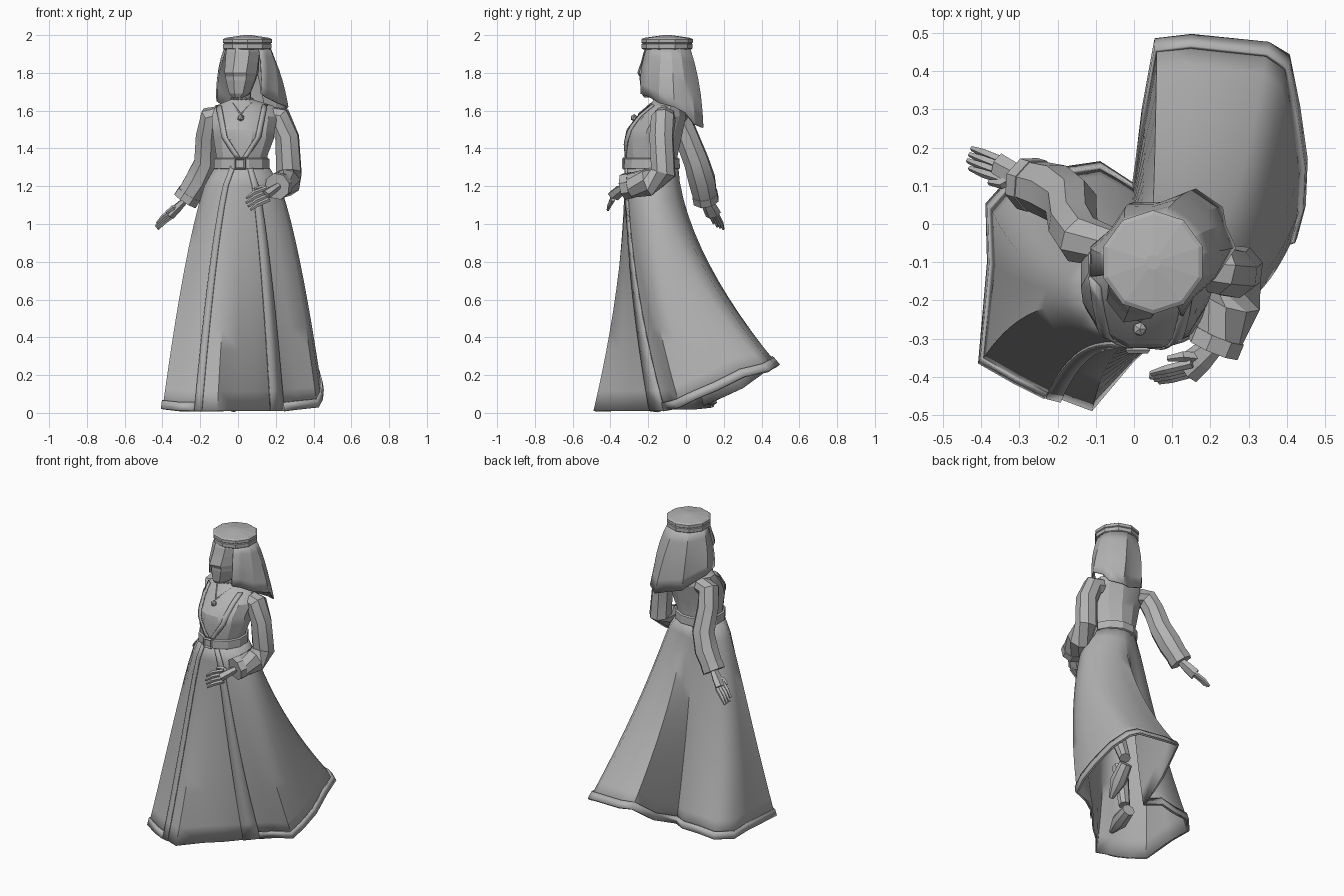
import bpy, bmesh, math
from mathutils import Vector, Matrix
from mathutils.bvhtree import BVHTree

if "Cube" in bpy.data.objects:
    bpy.data.objects.remove(bpy.data.objects["Cube"])

# One plain clay grey for the whole figure
grey = bpy.data.materials.new("clay_grey")
grey.use_nodes = True
grey.diffuse_color = (0.45, 0.45, 0.45, 1)
grey.node_tree.nodes["Principled BSDF"].inputs["Base Color"].default_value = grey.diffuse_color


def finish(name, bm, smooth=None, thickness=0, offset=1, recalc=True):
    """Turn a bmesh into a named object, with optional shell and smoothing."""
    if recalc:
        bmesh.ops.recalc_face_normals(bm, faces=bm.faces)
    mesh = bpy.data.meshes.new(name)
    bm.to_mesh(mesh)
    bm.free()
    mesh.materials.append(grey)
    obj = bpy.data.objects.new(name, mesh)
    bpy.context.collection.objects.link(obj)
    if thickness:
        shell = obj.modifiers.new("shell", 'SOLIDIFY')
        shell.thickness = thickness
        shell.offset = offset
    if smooth:
        bpy.ops.object.select_all(action='DESELECT')
        obj.select_set(True)
        bpy.context.view_layer.objects.active = obj
        bpy.ops.object.shade_smooth_by_angle(angle=math.radians(smooth))
    return obj


def loft(rings, closed=True, caps=True):
    """Skin a list of equally long point rings."""
    bm = bmesh.new()
    rows = [[bm.verts.new(p) for p in ring] for ring in rings]
    count = len(rows[0])
    for upper, lower in zip(rows, rows[1:]):
        for i in range(count if closed else count - 1):
            j = (i + 1) % count
            bm.faces.new((upper[i], lower[i], lower[j], upper[j]))
    if closed and caps:
        bm.faces.new(rows[0])
        bm.faces.new(rows[-1])
    return bm


def ellipse(x, y, z, rx, ry, sides=10, start=0.5):
    steps = [math.tau * (i + start) / sides for i in range(sides)]
    return [Vector((x + rx * math.cos(a), y + ry * math.sin(a), z)) for a in steps]


def tube(name, path, radii, sides=8, smooth=None, flat=1):
    """Round or flattened limb along a path with a radius at each point."""
    points = [Vector(p) for p in path]
    rings = []
    for i, p in enumerate(points):
        along = (points[min(i + 1, len(points) - 1)] - points[max(i - 1, 0)]).normalized()
        side = along.cross(Vector((0.1, 1, 0.2))).normalized()
        other = along.cross(side)
        ring = []
        for k in range(sides):
            a = math.tau * (k + 0.5) / sides
            ring.append(p + radii[i] * (side * math.cos(a) * flat + other * math.sin(a)))
        rings.append(ring)
    return finish(name, loft(rings), smooth)


# Hem outline: x, y, z and the matching angle around the waist
HEM = [(-.23, -.45, .01, -114), (-.19, -.46, .01, -103), (-.11, -.49, .01, -97),
       (0, -.36, .01, -90), (.09, -.28, .01, -84), (.17, -.19, .01, -79),
       (.24, -.11, .01, -68), (.32, -.06, .02, -50), (.42, -.03, .03, -27),
       (.44, .05, .07, -8), (.445, .17, .12, 3), (.425, .31, .19, 12),
       (.4, .44, .22, 21), (.35, .47, .24, 43), (.15, .49, .25, 65),
       (.06, .48, .26, 82), (.03, .3, .13, 95), (0, .1, .04, 108),
       (-.09, .155, .05, 122), (-.19, .14, .04, 136), (-.3, .14, .03, 150),
       (-.38, .05, .02, 165), (-.375, -.1, .02, 178), (-.4, -.36, .02, 192),
       (-.31, -.41, .01, 218)]
WAIST = Vector((.02, -.18, 1.31))


def skirt_point(column, t):
    x, y, z, angle = HEM[column % len(HEM)]
    a = math.radians(angle)
    top = WAIST + Vector((math.cos(a), math.sin(a), 0)) * .14
    flare = 1.65 if 40 < angle < 160 else 1.8
    return Vector((top.x + (x - top.x) * t ** .62,
                   top.y + (y - top.y) * t ** flare,
                   top.z + (z - top.z) * t))


def skirt_piece(columns, start=0, rows=12):
    return [[skirt_point(c, start + (1 - start) * r / rows) for c in columns]
            for r in range(rows + 1)]


# Skirt shell with its raised opening bands and hem border
around = list(range(len(HEM)))
finish("skirt", loft(skirt_piece(around), caps=False), 50, .01, -1, recalc=False)
for name, columns in (("right_front_band", [0, 1]), ("left_front_band", [5, 6])):
    finish(name, loft(skirt_piece(columns), closed=False), 30, .008, recalc=False)
finish("hem_border", loft(skirt_piece(around[6:] + [0], .965, 1), closed=False),
       30, .01, recalc=False)

# Bodice, kept as a surface for laying trims on
body = [(.02, -.18, 1.27, .145, .14), (.02, -.18, 1.36, .14, .14),
        (.03, -.175, 1.45, .165, .155), (.03, -.165, 1.5, .17, .155),
        (.035, -.13, 1.57, .18, .135), (.035, -.105, 1.625, .16, .095),
        (.02, -.115, 1.66, .06, .055)]
bodice = loft([ellipse(x, y, z, rx, ry, 12) for x, y, z, rx, ry in body])
surface = BVHTree.FromBMesh(bodice)
finish("bodice", bodice, 25)


def on_body(x, z):
    hit = surface.ray_cast(Vector((x, -1, z)), Vector((0, 1, 0)))[0]
    return hit if hit else Vector((x, -.12, z))


def trim(name, corners, width, steps=6):
    """Thin ribbon laid over the front of the bodice."""
    rows = []
    for start, end in zip(corners, corners[1:]):
        for i in range(steps + 1):
            x, z = Vector(start).lerp(Vector(end), i / steps)
            rows.append([on_body(x - width / 2, z), on_body(x + width / 2, z)])
    bm = loft(rows, closed=False)
    bmesh.ops.remove_doubles(bm, verts=bm.verts, dist=.0005)
    finish(name, bm, 30, .009, recalc=False)


trim("right_neck_trim", ((-.1, 1.625), (-.07, 1.46), (0, 1.35)), .028)
trim("left_neck_trim", ((.14, 1.625), (.105, 1.46), (.035, 1.35)), .028)
trim("chest_edge", ((.015, 1.455), (.015, 1.445)), .15, 1)

# Belt with a square buckle
belt = [ellipse(.02, -.18, z, r, r, 12) for z, r in ((1.29, .145), (1.295, .153), (1.345, .151), (1.35, .14))]
finish("belt", loft(belt), 25)
bpy.ops.mesh.primitive_torus_add(major_segments=4, minor_segments=4, major_radius=.037,
                                 minor_radius=.009, location=(.01, -.33, 1.32),
                                 rotation=(math.pi / 2, math.pi / 4, 0))
buckle = bpy.context.object
buckle.name = "belt_buckle"
buckle.data.materials.append(grey)

# Sleeves, cuffs and hands
ARMS = {
    "right": [(-.07, -.06, 1.575), (-.14, -.04, 1.565), (-.16, 0, 1.47), (-.165, .055, 1.33),
              (-.21, .085, 1.23), (-.275, .105, 1.13)],
    "left": [(.14, -.11, 1.575), (.22, -.12, 1.56), (.26, -.13, 1.46), (.27, -.12, 1.27),
             (.26, -.2, 1.22), (.21, -.32, 1.2)],
}
HANDS = {"right": ((-.355, .145, 1.05), (-.435, .175, .98), (0, .018, -.012)),
         "left": ((.14, -.38, 1.15), (.045, -.405, 1.1), (.005, -.008, -.022))}
for side, arm in ARMS.items():
    tube(side + "_sleeve", arm, (.055, .066, .066, .07, .075, .066), smooth=25)
    end = Vector(arm[-1])
    along = (end - Vector(arm[-2])).normalized()
    tube(side + "_cuff", (end - along * .035, end + along * .008), (.072, .072))
    palm, tip, spread = (Vector(v) for v in HANDS[side])
    tube(side + "_palm", (end, end.lerp(palm, .5), palm), (.028, .038, .042), 6, flat=.65)
    reach = tip - palm
    for i in range(4):
        shift = spread * (i - 1.5) * .9
        root = palm + shift - reach * .2
        knuckle = palm + reach * .5 + shift * 1.1 + Vector((0, 0, .008))
        last = palm + reach * (1 - .07 * abs(i - 1)) + shift * 1.1
        tube(f"{side}_finger_{i}", (root, knuckle, last), (.013, .012, .007), 5)
    root = end.lerp(palm, .5)
    tube(side + "_thumb", (root, root + reach * .4 - spread * 1.8, root + reach * .8 - spread * 2.2),
         (.016, .014, .008), 5)

# Neck and faceted head with a ridged face, turned a little to its right
tube("neck", ((.02, -.115, 1.62), (.025, -.13, 1.75)), (.05, .045), 8)
turn = Matrix.Translation((.03, -.115, 0)) @ Matrix.Rotation(math.radians(-22), 4, 'Z')
face = [(-.08, 1.67, .03, .035), (-.055, 1.69, .055, .075), (-.04, 1.76, .08, .1),
        (-.035, 1.78, .084, .106), (-.03, 1.8, .088, .124), (-.02, 1.86, .092, .112),
        (-.01, 1.91, .094, .108), (0, 1.95, .085, .1)]
finish("head", loft([[turn @ p for p in ellipse(0, y, z, rx, ry, 8, 0)] for y, z, rx, ry in face]))

# Round flat cap
cap = [(1.925, .128), (1.93, .135), (1.952, .135), (1.956, .13), (1.96, .136), (1.978, .136), (1.985, .125), (2, .02)]
finish("cap", loft([ellipse(.05, -.1, z, r, r) for z, r in cap]))

# Pleated veil hanging from the cap
HANG = [(.12, -.23, 1.69), (.16, -.2, 1.67), (.2, -.14, 1.64), (.28, -.06, 1.62),
        (.23, -.01, 1.59), (.24, .055, 1.53), (.16, .08, 1.51), (.08, .07, 1.53),
        (0, .045, 1.56), (-.06, 0, 1.6), (-.1, -.06, 1.65), (-.13, -.14, 1.68)]
rows = []
for r in range(6):
    t = r / 5
    row = []
    for i, low in enumerate(HANG):
        a = math.radians(-60 + 255 * i / (len(HANG) - 1))
        out = Vector((math.cos(a), math.sin(a), 0))
        top = Vector((.05, -.1, 1.94)) + out * .122
        pleat = out * (.013 * math.sqrt(t) * (-1) ** i + .014 * math.sin(math.pi * t))
        row.append(top.lerp(Vector(low), t) + pleat)
    rows.append(row)
finish("veil", loft(rows, closed=False), 18, .008, -1, recalc=False)

# Necklace with a round pendant, and a beaded collar
for side, x in (("right", -.03), ("left", .07)):
    chain = [on_body(x + (.015 - x) * i / 4, 1.64 - .06 * i / 4) + Vector((0, -.004, 0)) for i in range(5)]
    tube(side + "_necklace", chain, [.004] * 5, 4)
for name, spot, size in [("pendant", on_body(.015, 1.562) + Vector((0, -.008, 0)), .02)] + [
        (f"collar_bead_{i}", Vector((.02 + .055 * math.cos(a), -.115 + .055 * math.sin(a), 1.662)), .008)
        for i, a in enumerate(math.pi * (1 + k / 8) for k in range(9))]:
    bm = bmesh.new()
    bmesh.ops.create_icosphere(bm, subdivisions=1, radius=size, matrix=Matrix.Translation(spot))
    finish(name, bm)

# Ankles and pointed shoes under the skirt, mid step
for side, shin, ankle, heel, toe in (
        ("right", (0, -.13, .4), (0, -.09, .12), (0, -.05, .07), (-.05, -.27, .035)),
        ("left", (.15, .02, .5), (.18, .13, .28), (.19, .15, .23), (.17, -.01, .07))):
    tube(side + "_leg", (shin, ankle), (.05, .035), 8, 40)
    middle = Vector(heel).lerp(Vector(toe), .5)
    tube(side + "_shoe", (heel, middle, toe), (.04, .05, .015), 8, 40)
